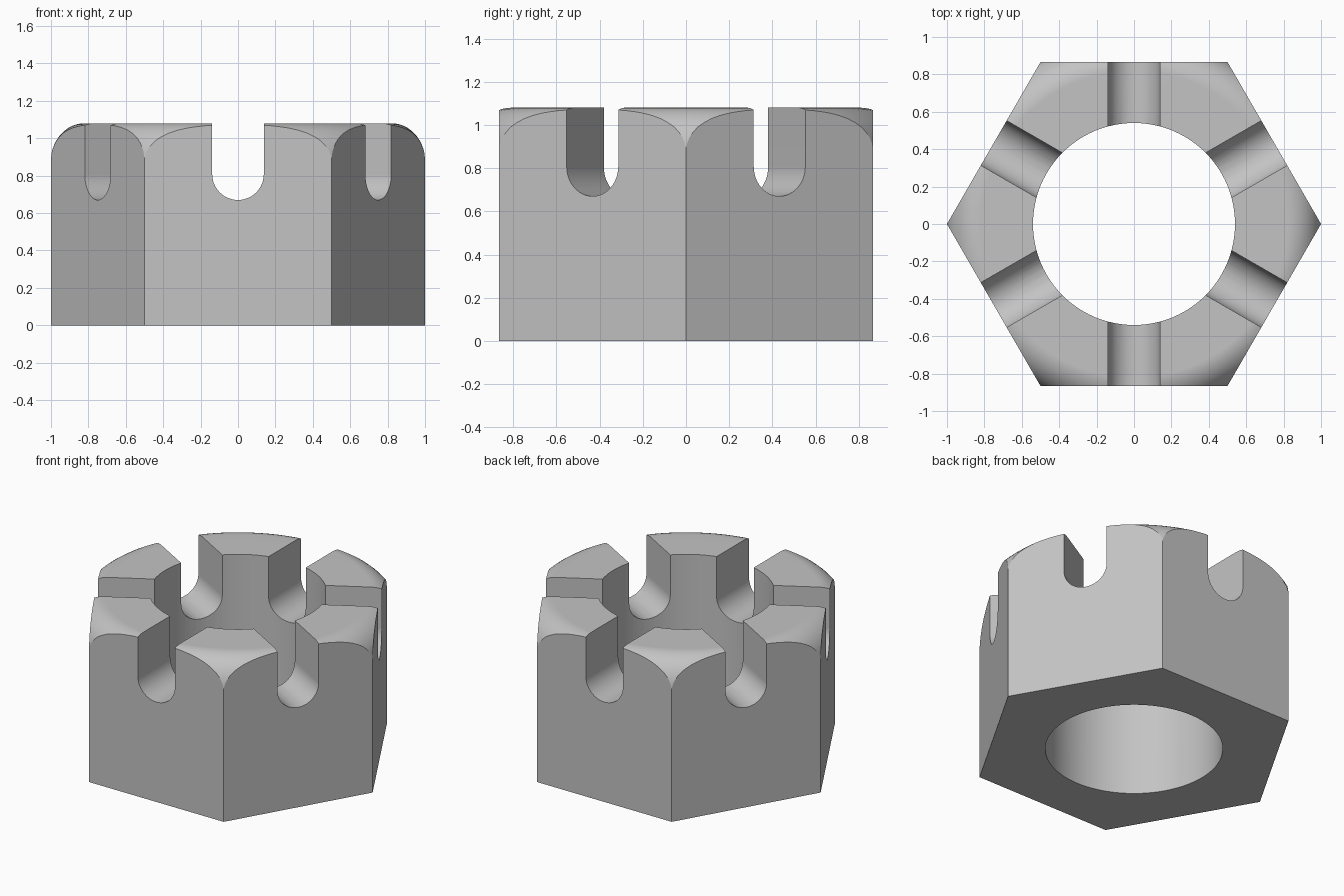
import bpy
import bmesh
from math import cos, sin, pi, radians
from mathutils import Vector, Matrix

cube = bpy.data.objects.get("Cube")
if cube:
    bpy.data.objects.remove(cube, do_unlink=True)

HEIGHT = 1.08
HOLE_RADIUS = 0.54
SLOT_RADIUS = 0.138
SLOT_CENTRE_Z = 0.808
SEGMENTS = 96

steel = bpy.data.materials.new("plain_grey_steel")
steel.use_nodes = True
grey = (0.55, 0.55, 0.55, 1)
steel.diffuse_color = grey
steel.node_tree.nodes["Principled BSDF"].inputs["Base Color"].default_value = grey


def add_object(name, bm):
    bmesh.ops.recalc_face_normals(bm, faces=bm.faces)
    mesh = bpy.data.meshes.new(name)
    bm.to_mesh(mesh)
    bm.free()
    mesh.materials.append(steel)
    obj = bpy.data.objects.new(name, mesh)
    bpy.context.collection.objects.link(obj)
    return obj


def extrude(name, points, direction):
    bm = bmesh.new()
    face = bm.faces.new([bm.verts.new(p) for p in points])
    top = bmesh.ops.extrude_face_region(bm, geom=[face], use_keep_orig=True)["geom"]
    moved = [v for v in top if isinstance(v, bmesh.types.BMVert)]
    bmesh.ops.translate(bm, verts=moved, vec=Vector(direction))
    return add_object(name, bm)


def lathe(name, profile):
    bm = bmesh.new()
    rings = []
    for i in range(SEGMENTS):
        turn = Matrix.Rotation(2 * pi * i / SEGMENTS, 3, "Z")
        rings.append([bm.verts.new(turn @ Vector((r, 0, z))) for r, z in profile])
    n = len(profile)
    for i, ring in enumerate(rings):
        after = rings[(i + 1) % SEGMENTS]
        for j in range(n):
            k = (j + 1) % n
            bm.faces.new((ring[j], after[j], after[k], ring[k]))
    return add_object(name, bm)


def cut(target, tool, operation):
    mod = target.modifiers.new(tool.name, "BOOLEAN")
    mod.operation = operation
    mod.solver = "EXACT"
    mod.object = tool
    bpy.ops.object.select_all(action="DESELECT")
    bpy.context.view_layer.objects.active = target
    target.select_set(True)
    bpy.ops.object.modifier_apply(modifier=mod.name)
    bpy.data.objects.remove(tool, do_unlink=True)


# Hexagonal body
hexagon = [(cos(i * pi / 3), sin(i * pi / 3), 0) for i in range(6)]
nut = extrude("castle_nut", hexagon, (0, 0, 1.3))

# Round bore and rounded crown, turned as one ring
profile = [(HOLE_RADIUS, -0.1), (HOLE_RADIUS, HEIGHT)]
for i in range(13):
    a = radians(85 * i / 12)
    profile.append((0.82 + 0.18 * sin(a), 0.88 + 0.2 * cos(a)))
profile += [(1.03, 0.8), (1.03, -0.1)]
cut(nut, lathe("crown_ring", profile), "INTERSECT")

# Round-bottomed slots across opposite flats
for i in range(3):
    outline = [(SLOT_RADIUS, 1.4)]
    for j in range(25):
        a = pi * j / 24
        outline.append((SLOT_RADIUS * cos(a), SLOT_CENTRE_Z - SLOT_RADIUS * sin(a)))
    outline.append((-SLOT_RADIUS, 1.4))
    turn = Matrix.Rotation(i * pi / 3, 3, "Z")
    points = [turn @ Vector((x, -1.2, z)) for x, z in outline]
    cut(nut, extrude("slot_cutter", points, turn @ Vector((0, 2.4, 0))), "DIFFERENCE")

# Smooth curved surfaces, crisp edges and flat walls
bpy.ops.object.shade_smooth_by_angle(angle=radians(25))
weighted = nut.modifiers.new("flat_walls", "WEIGHTED_NORMAL")
weighted.keep_sharp = True
